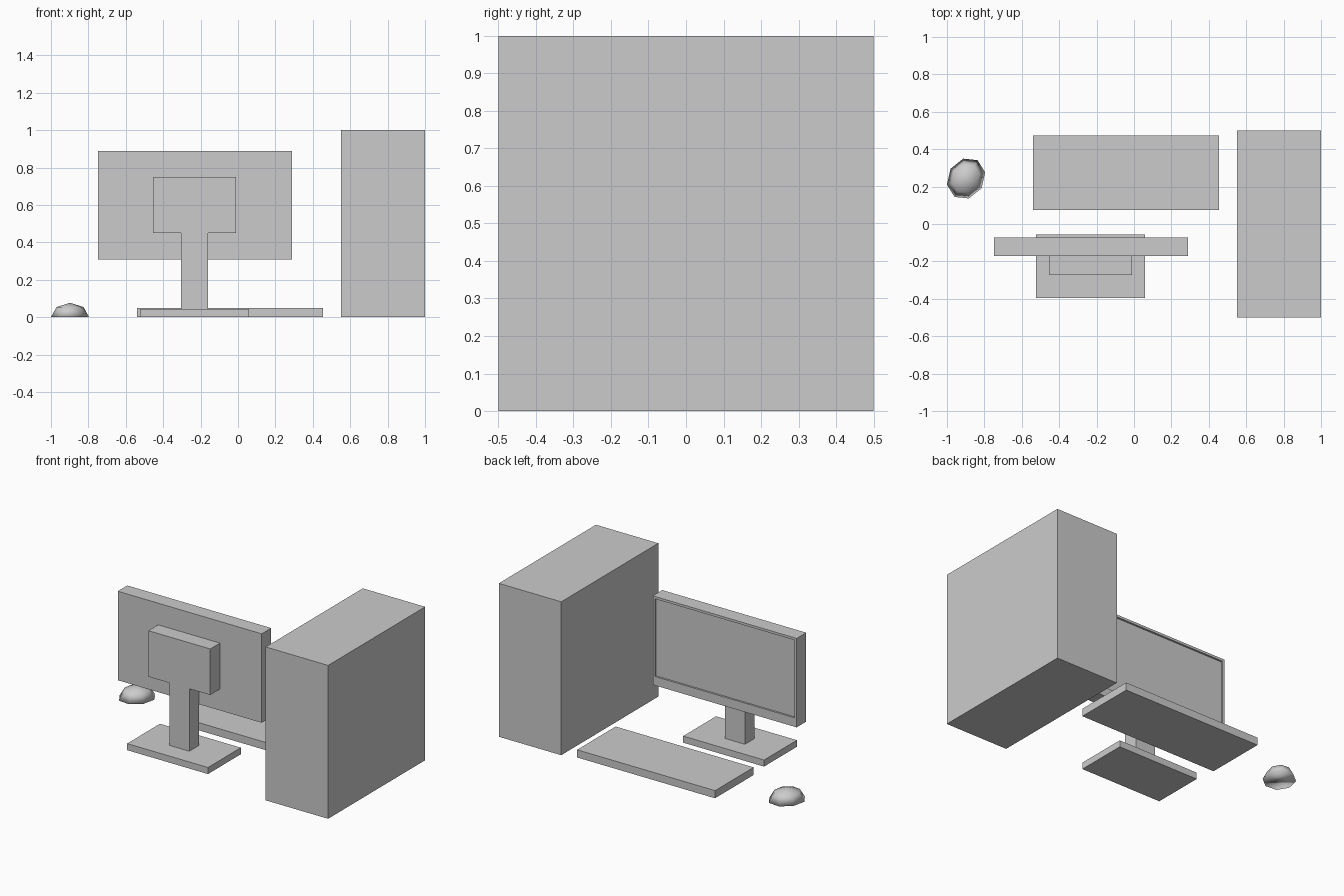
import bpy, bmesh, math
from mathutils import Matrix

if "Cube" in bpy.data.objects:
    bpy.data.objects.remove(bpy.data.objects["Cube"])


def finish(name, bm):
    bmesh.ops.recalc_face_normals(bm, faces=bm.faces)
    mesh = bpy.data.meshes.new(name)
    bm.to_mesh(mesh)
    bm.free()
    ob = bpy.data.objects.new(name, mesh)
    bpy.context.collection.objects.link(ob)
    return ob


def box_mesh(x, y, z):
    """Box from (min, max) ranges on each axis."""
    bm = bmesh.new()
    bmesh.ops.create_cube(bm, size=1)
    for v in bm.verts:
        v.co = [r[0] if c < 0 else r[1] for c, r in zip(v.co, (x, y, z))]
    return bm


# Plain boxes
finish("computer_tower", box_mesh((0.55, 1.0), (-0.5, 0.5), (0, 1)))
finish("keyboard", box_mesh((-0.54, 0.455), (0.075, 0.472), (0, 0.05)))
finish("stand_base", box_mesh((-0.523, 0.06), (-0.395, -0.057), (0, 0.043)))

# Monitor with a recessed screen on its +y side, deeper bezel at the bottom
bm = box_mesh((-0.748, 0.29), (-0.17, -0.072), (0.31, 0.89))
bm.normal_update()
screen = max(bm.faces, key=lambda f: f.calc_center_median().y)
bmesh.ops.inset_region(bm, faces=[screen], thickness=0.022)
for v in screen.verts:
    if v.co.z < 0.5:
        v.co.z = 0.368
new = bmesh.ops.extrude_discrete_faces(bm, faces=[screen])["faces"]
for v in new[0].verts:
    v.co.y -= 0.012
finish("monitor", bm)

# T-shaped stand: neck and rear housing share one extruded profile
bm = bmesh.new()
profile = [(-0.305, 0.043), (-0.16, 0.043), (-0.16, 0.45), (-0.01, 0.45),
           (-0.01, 0.75), (-0.455, 0.75), (-0.455, 0.45), (-0.305, 0.45)]
face = bm.faces.new([bm.verts.new((x, -0.272, z)) for x, z in profile])
ext = bmesh.ops.extrude_face_region(bm, geom=[face])["geom"]
for v in ext:
    if isinstance(v, bmesh.types.BMVert):
        v.co.y = -0.172
finish("stand_neck", bm)

# Mouse: low-poly half ellipsoid, turned on the desk
bm = bmesh.new()
bmesh.ops.create_uvsphere(bm, u_segments=8, v_segments=4, radius=1)
bmesh.ops.delete(bm, geom=[v for v in bm.verts if v.co.z < -0.1], context="VERTS")
bmesh.ops.holes_fill(bm, edges=[e for e in bm.edges if e.is_boundary])
bm.transform(Matrix.Translation((-0.898, 0.243, 0))
             @ Matrix.Rotation(math.radians(58), 4, "Z")
             @ Matrix.Diagonal((0.116, 0.098, 0.077, 1)))
for f in bm.faces:
    f.smooth = True
finish("mouse", bm)
